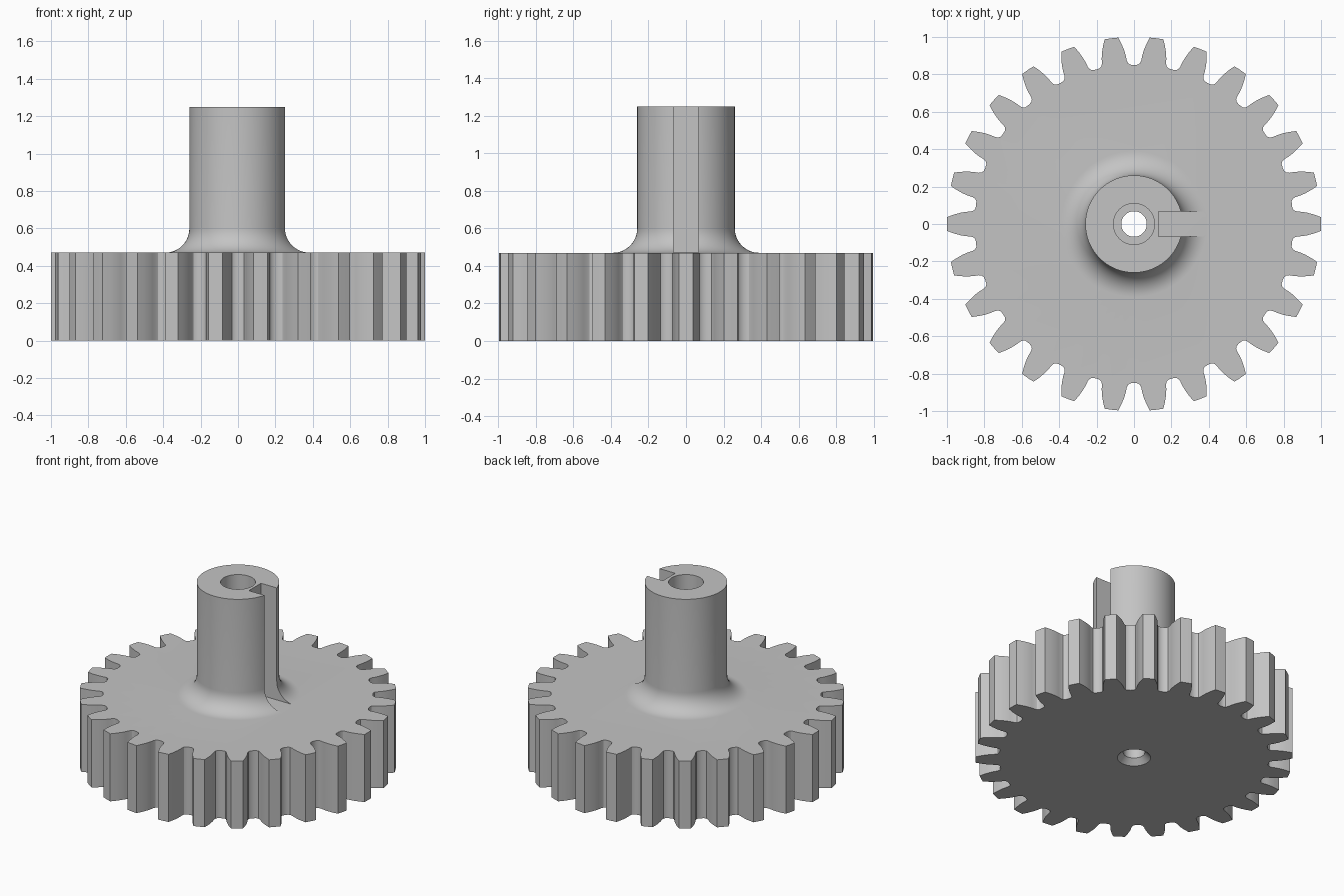
import bpy, bmesh, math

if "Cube" in bpy.data.objects:
    bpy.data.objects.remove(bpy.data.objects["Cube"])

TEETH = 26
GEAR_TOP, HUB_TOP = 0.47, 1.25
HUB_R, FILLET = 0.26, 0.13

grey = bpy.data.materials.new("plain_grey")
grey.diffuse_color = (0.55, 0.55, 0.55, 1)
grey.use_nodes = True
grey.node_tree.nodes["Principled BSDF"].inputs["Base Color"].default_value = grey.diffuse_color


def make_object(name, bm):
    bmesh.ops.recalc_face_normals(bm, faces=bm.faces)
    mesh = bpy.data.meshes.new(name)
    bm.to_mesh(mesh)
    bm.free()
    mesh.materials.append(grey)
    obj = bpy.data.objects.new(name, mesh)
    bpy.context.collection.objects.link(obj)
    return obj


def lathe(name, profile, segments=96):
    """Closed solid of revolution; the ends of the profile are capped."""
    bm = bmesh.new()
    rings = [[bm.verts.new((r * math.cos(2 * math.pi * i / segments),
                            r * math.sin(2 * math.pi * i / segments), z))
              for i in range(segments)] for r, z in profile]
    for a, b in zip(rings, rings[1:]):
        for i in range(segments):
            j = (i + 1) % segments
            bm.faces.new((a[i], a[j], b[j], b[i]))
    bm.faces.new(rings[0][::-1])
    bm.faces.new(rings[-1])
    return make_object(name, bm)


def combine(target, other, operation):
    mod = target.modifiers.new("combine", 'BOOLEAN')
    mod.operation, mod.solver, mod.object = operation, 'EXACT', other
    bpy.context.view_layer.objects.active = target
    bpy.ops.object.modifier_apply(modifier=mod.name)
    bpy.data.objects.remove(other)


# Toothed wheel: (radius, half width) down one flank, mirrored for each tooth
flank = [(1.0, 0.037), (0.965, 0.050), (0.93, 0.060), (0.90, 0.065),
         (0.875, 0.067), (0.86, 0.072), (0.852, 0.083)]
half = [(r, w / r) for r, w in flank]
tooth = ([(r, -a) for r, a in reversed(half)] + [(1.0, 0.0)] + half
         + [(0.85, math.pi / TEETH)])
bm = bmesh.new()
outline = []
for t in range(TEETH):
    for r, a in tooth:
        ang = a + 2 * math.pi * t / TEETH
        outline.append(bm.verts.new((r * math.cos(ang), r * math.sin(ang), 0)))
base = bm.faces.new(outline)
top = bmesh.ops.extrude_face_region(bm, geom=[base], use_keep_orig=True)
for v in (g for g in top["geom"] if isinstance(g, bmesh.types.BMVert)):
    v.co.z = GEAR_TOP
gear = make_object("gear_with_hub", bm)

# Hub with a rounded foot blending into the wheel
profile = [(HUB_R + FILLET, 0.3)]
for i in range(13):
    a = math.pi / 2 * i / 12
    profile.append((HUB_R + FILLET * (1 - math.sin(a)),
                    GEAR_TOP + FILLET * (1 - math.cos(a))))
profile.append((HUB_R, HUB_TOP))
hub = lathe("hub", profile)

# Keyway slot down one side of the hub
bm = bmesh.new()
bmesh.ops.create_cube(bm, size=1)
for v in bm.verts:
    v.co = (0.13 if v.co.x < 0 else 0.5,
            math.copysign(0.067, v.co.y),
            GEAR_TOP + 0.001 if v.co.z < 0 else HUB_TOP + 0.2)
combine(hub, make_object("keyway_cutter", bm), 'DIFFERENCE')
combine(gear, hub, 'UNION')

# Stepped bore: wide from the top, narrow at the bottom, countersunk below
bore = lathe("bore_cutter", [(0.115, -0.01), (0.068, 0.037), (0.068, 0.12),
                             (0.11, 0.12), (0.11, HUB_TOP + 0.1)], 64)
combine(gear, bore, 'DIFFERENCE')

bpy.ops.object.select_all(action='DESELECT')
gear.select_set(True)
bpy.context.view_layer.objects.active = gear
bpy.ops.object.shade_smooth_by_angle(angle=math.radians(30))
